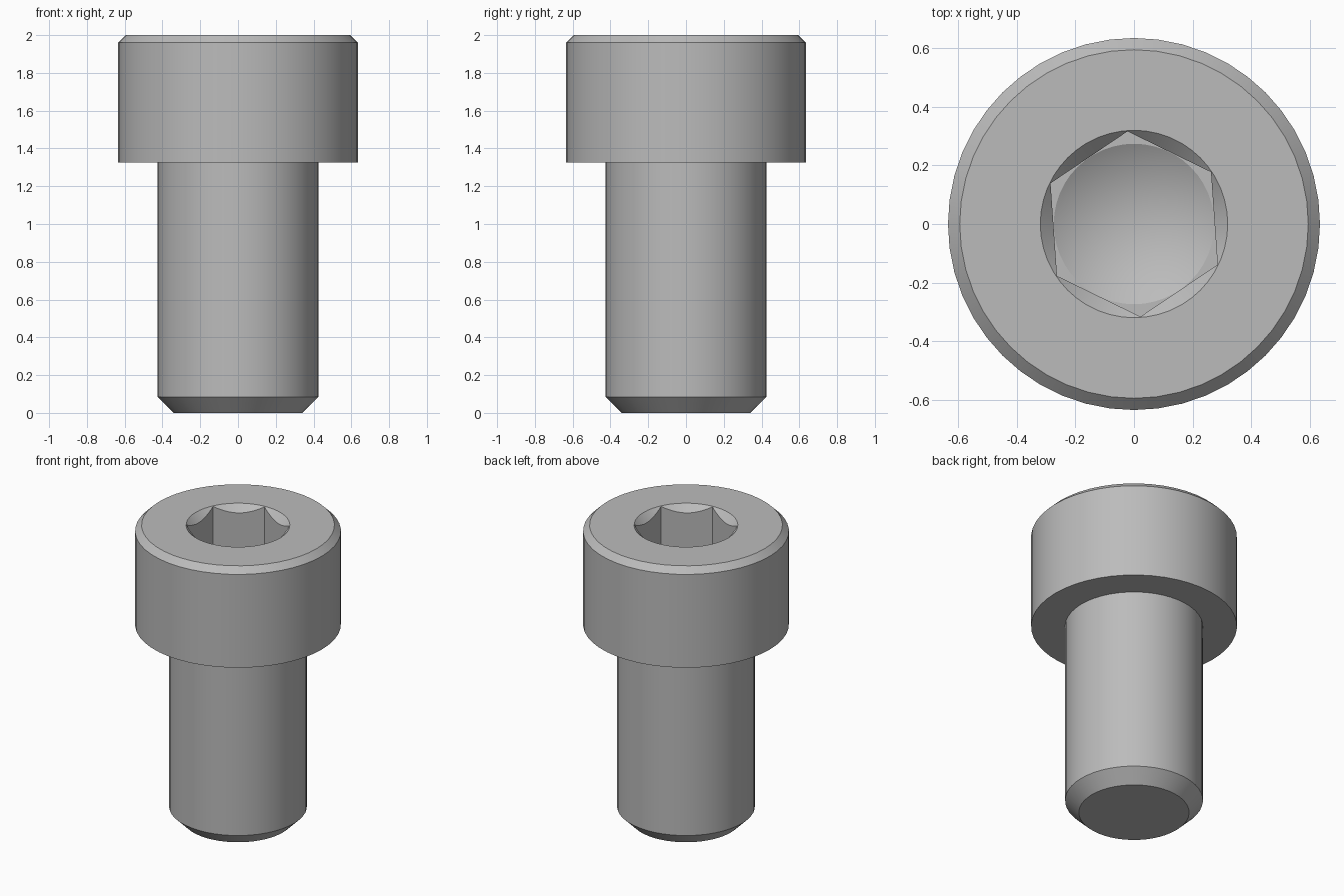
import bpy, bmesh
from math import pi, radians, cos, sin

cube = bpy.data.objects.get("Cube")
if cube:
    bpy.data.objects.remove(cube, do_unlink=True)

SEGMENTS = 48
HEIGHT = 2.0
SOCKET_FLOOR = HEIGHT - 0.38

steel = bpy.data.materials.new("steel grey")
steel.use_nodes = True
GREY = (0.5, 0.5, 0.5, 1)
steel.diffuse_color = GREY
steel.node_tree.nodes["Principled BSDF"].inputs["Base Color"].default_value = GREY


def add_object(name, bm):
    bmesh.ops.recalc_face_normals(bm, faces=bm.faces)
    mesh = bpy.data.meshes.new(name)
    bm.to_mesh(mesh)
    bm.free()
    mesh.materials.append(steel)
    obj = bpy.data.objects.new(name, mesh)
    bpy.context.collection.objects.link(obj)
    return obj


def lathe(name, profile):
    """Revolve (radius, z) points about z and cap both ends."""
    bm = bmesh.new()
    rings = []
    for r, z in profile:
        if r == 0:
            rings.append([bm.verts.new((0, 0, z))])
        else:
            angles = [2 * pi * i / SEGMENTS for i in range(SEGMENTS)]
            rings.append([bm.verts.new((r * cos(a), r * sin(a), z)) for a in angles])
    for low, high in zip(rings, rings[1:]):
        for i in range(SEGMENTS):
            j = (i + 1) % SEGMENTS
            if len(low) == 1:
                bm.faces.new((low[0], high[j], high[i]))
            else:
                bm.faces.new((low[i], low[j], high[j], high[i]))
    for ring in (rings[0], rings[-1]):
        if len(ring) > 1:
            bm.faces.new(ring)
    return add_object(name, bm)


def prism(name, radius, sides, turn, z0, z1):
    bm = bmesh.new()
    angles = [turn + 2 * pi * i / sides for i in range(sides)]
    base = bm.faces.new([bm.verts.new((radius * cos(a), radius * sin(a), z0)) for a in angles])
    top = bmesh.ops.extrude_face_region(bm, geom=[base])["geom"]
    verts = [g for g in top if isinstance(g, bmesh.types.BMVert)]
    bmesh.ops.translate(bm, verts=verts, vec=(0, 0, z1 - z0))
    # Keep a closed solid whether or not the base face survived the extrude
    edges = [e for e in bm.edges if e.is_boundary]
    if edges:
        bmesh.ops.holes_fill(bm, edges=edges, sides=sides)
    return add_object(name, bm)


# Chamfered shank and head in one turned piece
screw = lathe("cap_screw", [
    (0.34, 0), (0.425, 0.085), (0.425, 1.325),
    (0.635, 1.325), (0.635, HEIGHT - 0.04), (0.595, HEIGHT)])

# Socket: hexagonal recess, conical drill point and countersunk rim
cutters = [
    prism("socket_cutter", 0.317, 6, radians(34), SOCKET_FLOOR, HEIGHT + 0.1),
    lathe("drill_point_cutter", [
        (0, SOCKET_FLOOR - 0.16), (0.274, SOCKET_FLOOR), (0.274, SOCKET_FLOOR + 0.1)]),
    lathe("countersink_cutter", [
        (0.24, HEIGHT - 0.08), (0.34, HEIGHT + 0.02)]),
]
bpy.context.view_layer.objects.active = screw
for cutter in cutters:
    cutter.hide_render = True
    mod = screw.modifiers.new(cutter.name, 'BOOLEAN')
    mod.operation = 'DIFFERENCE'
    mod.solver = 'EXACT'
    mod.object = cutter
    bpy.ops.object.modifier_apply(modifier=mod.name)
    bpy.data.objects.remove(cutter, do_unlink=True)

# Smooth turned surfaces, sharp machined edges
bpy.ops.object.select_all(action='DESELECT')
screw.select_set(True)
bpy.ops.object.shade_smooth_by_angle(angle=radians(25))
